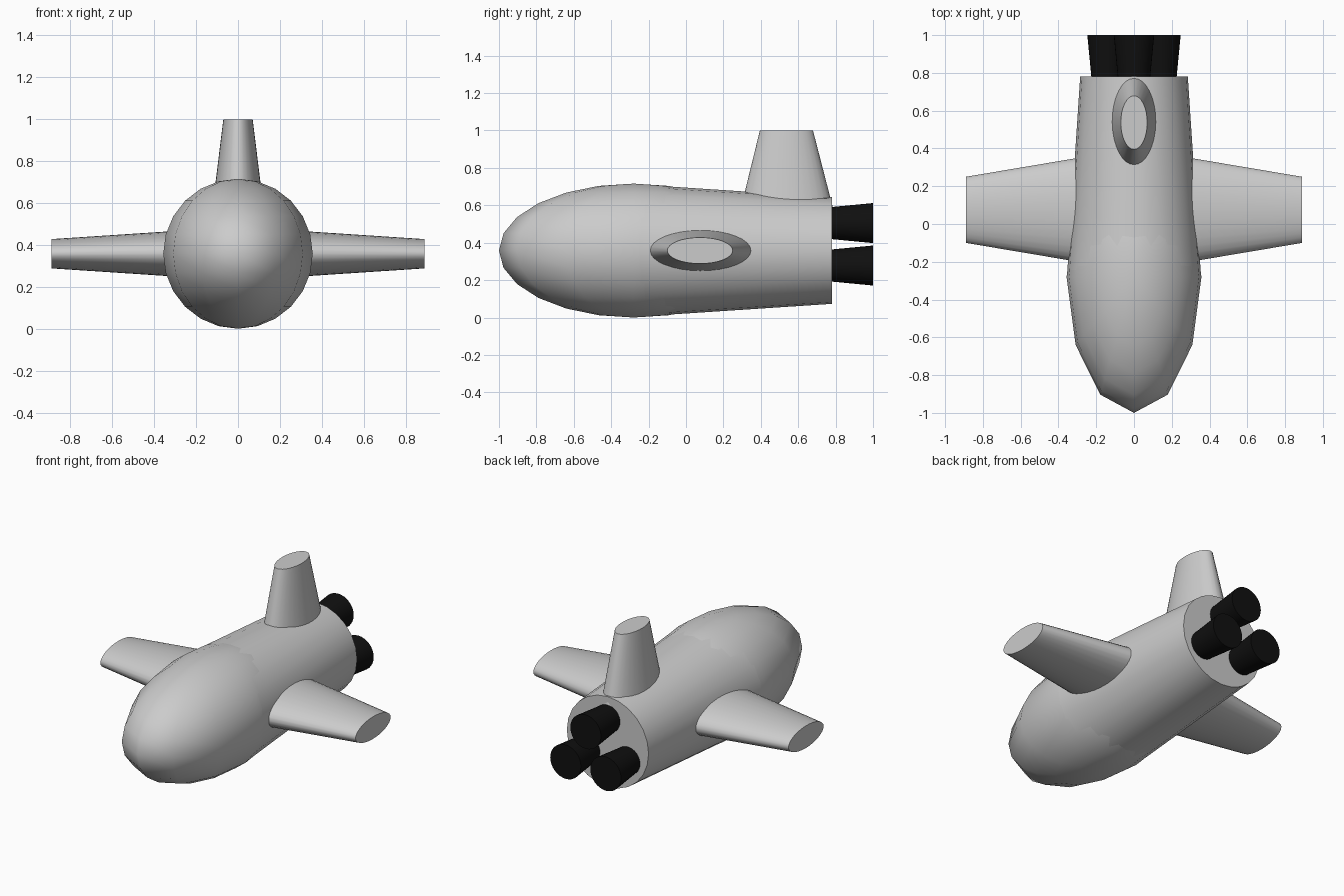
import bpy, bmesh
from math import radians, cos, sin, tau
from mathutils import Vector

if "Cube" in bpy.data.objects:
    bpy.data.objects.remove(bpy.data.objects["Cube"])

ZC = 0.358  # height of the body axis


def finish(name, bm, angle=40, mat=None):
    bmesh.ops.recalc_face_normals(bm, faces=bm.faces)
    me = bpy.data.meshes.new(name)
    bm.to_mesh(me)
    bm.free()
    ob = bpy.data.objects.new(name, me)
    bpy.context.collection.objects.link(ob)
    if mat:
        me.materials.append(mat)
    bpy.ops.object.select_all(action='DESELECT')
    ob.select_set(True)
    bpy.context.view_layer.objects.active = ob
    bpy.ops.object.shade_smooth_by_angle(angle=radians(angle))
    return ob


def loft(name, a, b, u0, v0, u1, v1, n=32, mat=None):
    """Capped elliptical tube from centre a to b; u and v are the semi-axis vectors."""
    bm = bmesh.new()
    rings = []
    for c, u, v in ((a, u0, v0), (b, u1, v1)):
        rings.append([bm.verts.new(Vector(c) + Vector(u) * cos(tau * i / n)
                                   + Vector(v) * sin(tau * i / n)) for i in range(n)])
    for i in range(n):
        j = (i + 1) % n
        bm.faces.new((rings[0][i], rings[0][j], rings[1][j], rings[1][i]))
    for r in rings:
        bm.faces.new(r)
    return finish(name, bm, mat=mat)


black = bpy.data.materials.new("black")
black.diffuse_color = (0.005, 0.005, 0.005, 1)
black.use_nodes = True
black.node_tree.nodes["Principled BSDF"].inputs["Base Color"].default_value = black.diffuse_color

# Nose: stretched low-poly sphere
bm = bmesh.new()
bmesh.ops.create_uvsphere(bm, u_segments=12, v_segments=12, radius=1)
bmesh.ops.scale(bm, vec=(0.357, 0.72, 0.358), verts=bm.verts)
bmesh.ops.translate(bm, vec=(0, -0.28, ZC), verts=bm.verts)
finish("nose", bm, 60)

# Tapered fuselage
loft("fuselage", (0, -0.28, ZC), (0, 0.78, ZC),
     (0.355, 0, 0), (0, 0, 0.355), (0.285, 0, 0), (0, 0, 0.285), 24)

# Wings
for side, s in (("left", -1), ("right", 1)):
    loft(side + "_wing", (s * 0.1, 0.075, ZC), (s * 0.89, 0.075, ZC),
         (0, 0.308, 0), (0, 0, 0.122), (0, 0.175, 0), (0, 0, 0.07))

# Tail fin
loft("tail_fin", (0, 0.54, 0.5), (0, 0.537, 1.0),
     (0.132, 0, 0), (0, 0.268, 0), (0.07, 0, 0), (0, 0.142, 0))

# Three flared engines
for i, (x, z) in enumerate(((0, 0.505), (-0.14, 0.278), (0.14, 0.278))):
    loft(f"engine_{i + 1}", (x, 0.76, z), (x, 1.0, z),
         (0.084, 0, 0), (0, 0, 0.084), (0.107, 0, 0), (0, 0, 0.107), 32, black)
